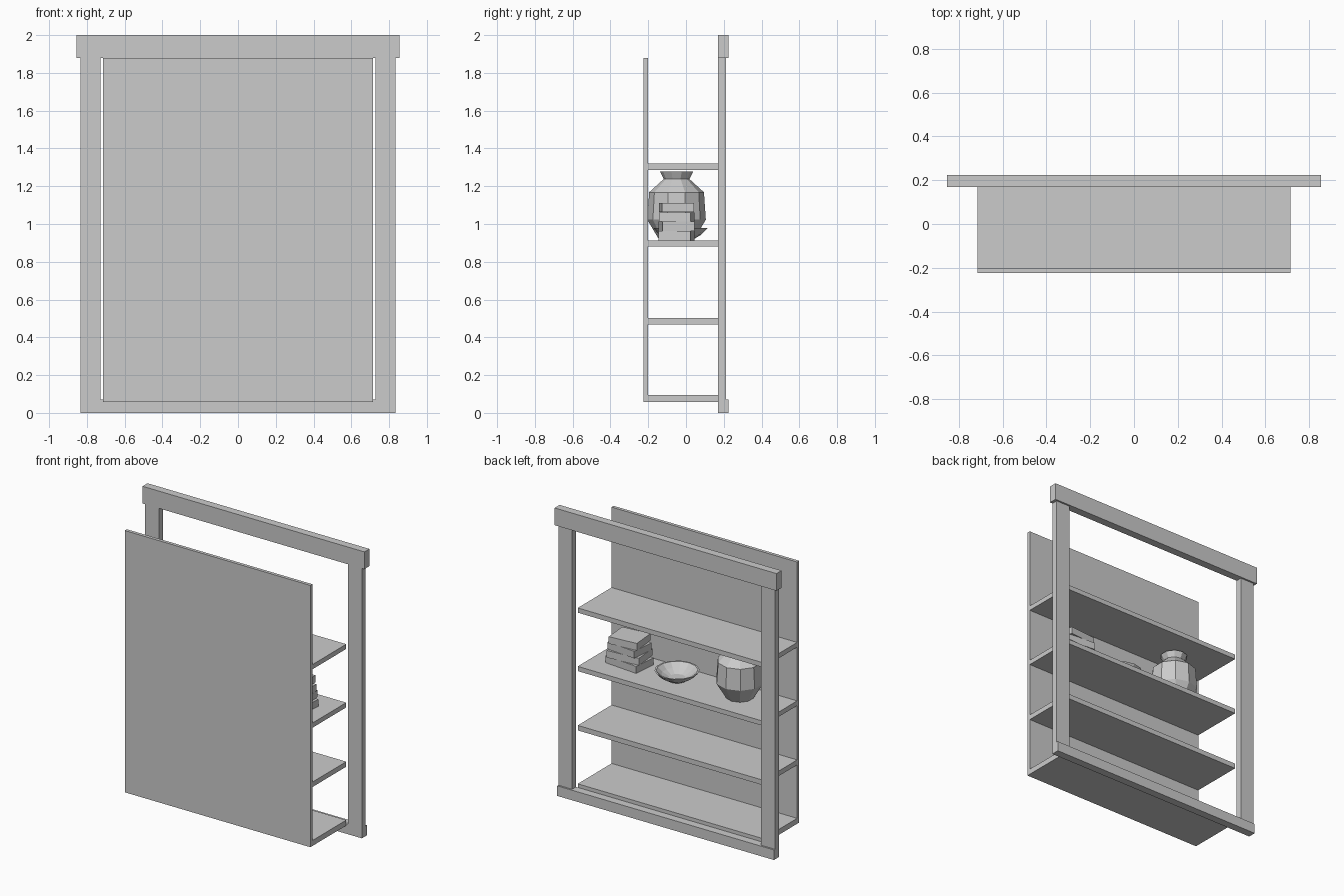
import bpy, bmesh, math

if "Cube" in bpy.data.objects:
    bpy.data.objects.remove(bpy.data.objects["Cube"])

paint = bpy.data.materials.new("plain_grey")
paint.diffuse_color = (0.6, 0.6, 0.6, 1)
paint.use_nodes = True
paint.node_tree.nodes["Principled BSDF"].inputs["Base Color"].default_value = paint.diffuse_color


def finish(bm, name):
    bmesh.ops.recalc_face_normals(bm, faces=bm.faces)
    mesh = bpy.data.meshes.new(name)
    bm.to_mesh(mesh)
    bm.free()
    mesh.materials.append(paint)
    obj = bpy.data.objects.new(name, mesh)
    bpy.context.collection.objects.link(obj)
    return obj


def box(name, x, y, z):
    """Box from (low, high) ranges on each axis."""
    bm = bmesh.new()
    bmesh.ops.create_cube(bm, size=1)
    for v in bm.verts:
        v.co = [r[0] + (c + 0.5) * (r[1] - r[0]) for r, c in zip((x, y, z), v.co)]
    return finish(bm, name)


def lathe(name, profile, sides, location):
    """Revolve (radius, height) points, capping both ends."""
    bm = bmesh.new()
    rings = [[bm.verts.new((r * math.sin(math.tau * i / sides),
                            r * math.cos(math.tau * i / sides), z))
              for i in range(sides)] for r, z in profile]
    for a, b in zip(rings, rings[1:]):
        for i in range(sides):
            j = (i + 1) % sides
            bm.faces.new((a[i], a[j], b[j], b[i]))
    bm.faces.new(rings[0])
    bm.faces.new(rings[-1])
    obj = finish(bm, name)
    obj.location = location
    return obj


# Face frame: top beam, bottom rail, two posts
box("top_beam", (-0.855, 0.855), (0.17, 0.225), (1.88, 2.0))
box("bottom_rail", (-0.835, 0.835), (0.17, 0.225), (0, 0.07))
for side, s in (("left", -1), ("right", 1)):
    box(side + "_post", sorted((s * 0.728, s * 0.835)), (0.17, 0.213), (0.07, 1.88))

# Back panel and shelves
box("back_panel", (-0.715, 0.715), (-0.225, -0.202), (0.057, 1.88))
for i, (low, high) in enumerate(((0.057, 0.095), (0.467, 0.502), (0.88, 0.913), (1.287, 1.32))):
    box(f"shelf_{i + 1}", (-0.715, 0.715), (-0.202, 0.17), (low, high))

# Vase and bowl
SHELF = 0.913
lathe("vase", [(0.09, 0), (0.155, 0.11), (0.145, 0.255), (0.068, 0.325), (0.088, 0.365),
               (0.075, 0.365), (0.058, 0.325)], 10, (-0.38, -0.05, SHELF))
lathe("bowl", [(0.06, 0), (0.11, 0.03), (0.143, 0.065), (0.132, 0.065), (0.1, 0.036), (0.055, 0.012)],
      14, (0.09, -0.03, SHELF))

# Stack of books, turned alternately
for i in range(4):
    length = 0.25 - 0.015 * i
    book = box(f"book_{i + 1}", (-length / 2, length / 2), (-0.085, 0.085), (0, 0.049))
    book.location = (0.47, -0.05, SHELF + 0.05 * i)
    book.rotation_euler.z = math.radians(5 if i % 2 else -5)
